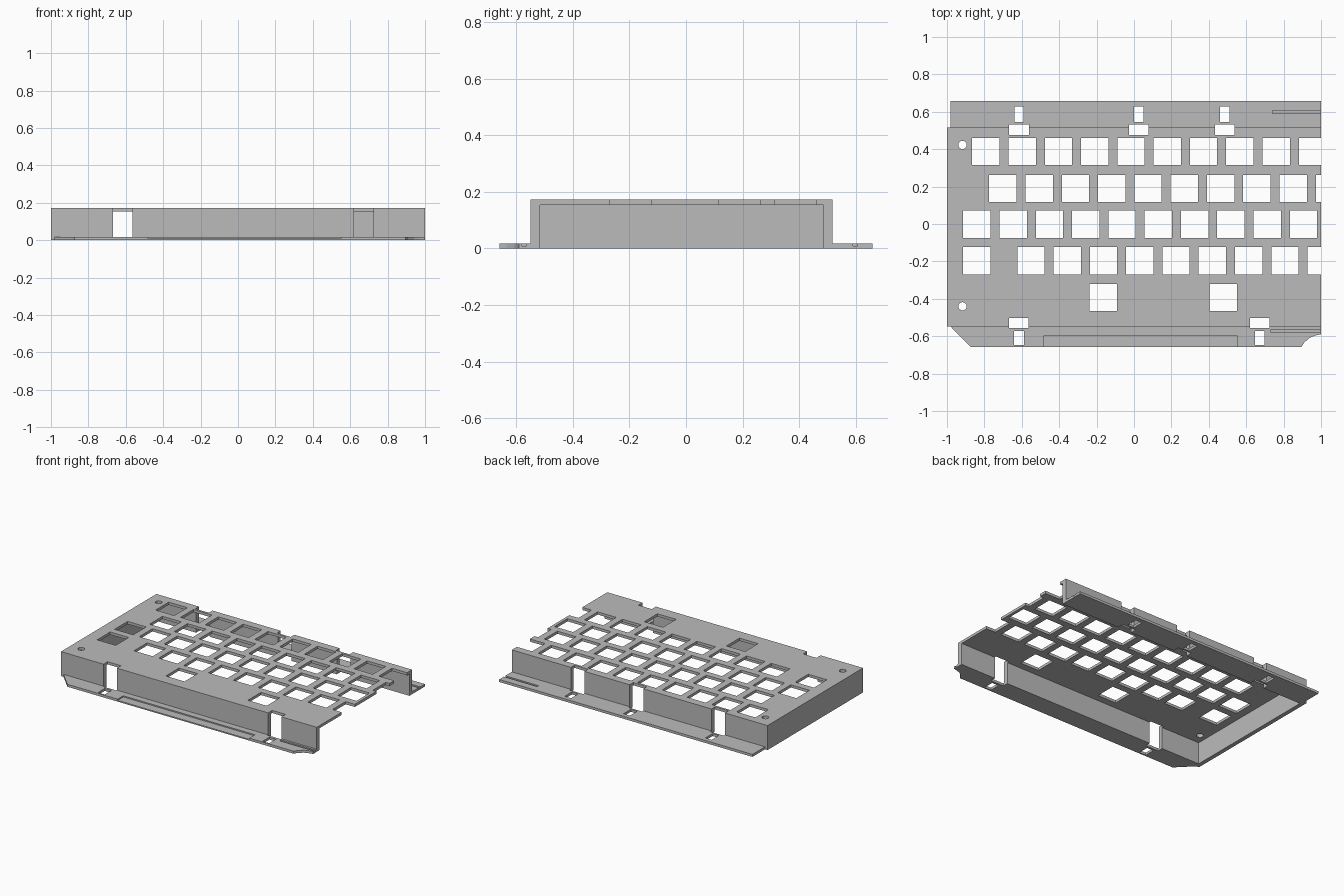
import bpy, bmesh, math

cube = bpy.data.objects.get("Cube")
if cube:
    bpy.data.objects.remove(cube, do_unlink=True)

grey = bpy.data.materials.new("plain grey")
grey.use_nodes = True
colour = (0.5, 0.5, 0.5, 1)
grey.diffuse_color = colour
grey.node_tree.nodes["Principled BSDF"].inputs["Base Color"].default_value = colour

TOP, PLATE, LIP = 0.173, 0.154, 0.0176      # housing top, plate underside, flange top
FRONT, BACK = -0.549, 0.517                 # outer wall faces


def prism(bm, outline, z0, z1):
    """Extrude a plan outline from z0 to z1."""
    face = bm.faces.new([bm.verts.new((x, y, z0)) for x, y in outline])
    up = bmesh.ops.extrude_face_region(bm, geom=[face])["geom"]
    bmesh.ops.translate(bm, vec=(0, 0, z1 - z0),
                        verts=[v for v in up if isinstance(v, bmesh.types.BMVert)])


def box(bm, x0, x1, y0, y1, z0=-0.1, z1=0.3):
    prism(bm, [(x0, y0), (x1, y0), (x1, y1), (x0, y1)], z0, z1)


def make(name, bm):
    bmesh.ops.recalc_face_normals(bm, faces=bm.faces)
    mesh = bpy.data.meshes.new(name)
    bm.to_mesh(mesh)
    bm.free()
    mesh.materials.append(grey)
    obj = bpy.data.objects.new(name, mesh)
    bpy.context.collection.objects.link(obj)
    return obj


def combine(target, tool, operation):
    """Apply a boolean and discard the tool object."""
    mod = target.modifiers.new(operation.lower(), 'BOOLEAN')
    mod.operation, mod.solver, mod.object = operation, 'EXACT', tool
    bpy.context.view_layer.objects.active = target
    bpy.ops.object.modifier_apply(modifier=mod.name)
    bpy.data.objects.remove(tool, do_unlink=True)


# Housing block joined to the mounting flange
bm = bmesh.new()
box(bm, -1, 1, FRONT, BACK, 0, TOP)
case = make("keyboard_case", bm)

bm = bmesh.new()
prism(bm, [(-0.98, FRONT), (-0.873, -0.658), (0.895, -0.658), (0.91, -0.634),
           (0.94, -0.608), (0.97, -0.596), (1, -0.59), (1, 0.658), (-0.98, 0.658)], 0, LIP)
combine(case, make("flange", bm), 'UNION')

# Hollow underside, open at the left end
bm = bmesh.new()
box(bm, -0.97, 1.1, -0.516, 0.486, -0.1, PLATE)
combine(case, make("cavity", bm), 'DIFFERENCE')

bm = bmesh.new()

# Key openings: first x, lower y, count
KEY, PITCH = 0.146, 0.194
for x, y, count in [(-0.865, 0.315, 10), (-0.774, 0.117, 10), (-0.913, -0.075, 10),
                    (-0.913, -0.27, 1), (-0.624, -0.27, 9),
                    (-0.238, -0.466, 1), (0.404, -0.466, 1)]:
    for i in range(count):
        left = x + i * PITCH
        box(bm, left, left + KEY, y, y + KEY)

# Clip slots through the walls, each with a small hole in the flange
for x in (-0.615, 0.025, 0.485):
    box(bm, x - 0.053, x + 0.053, 0.477, 0.531)
    box(bm, x - 0.025, x + 0.025, 0.545, 0.627)
for x in (-0.615, 0.672):
    box(bm, x - 0.052, x + 0.052, -0.555, -0.503)
    box(bm, x - 0.026, x + 0.026, -0.648, -0.572)

# Screw holes
for y in (0.423, -0.44):
    ring = [math.tau * i / 32 for i in range(32)]
    prism(bm, [(-0.917 + 0.022 * math.cos(a), y + 0.022 * math.sin(a)) for a in ring], -0.1, 0.3)

# Shallow grooves and front recess in the flange
box(bm, 0.74, 1.1, 0.59, 0.606, 0.009, 0.1)
box(bm, 0.732, 1.1, -0.58, -0.564, 0.009, 0.1)
box(bm, -0.48, 0.55, -0.7, -0.595, 0.009, 0.1)

combine(case, make("openings", bm), 'DIFFERENCE')
